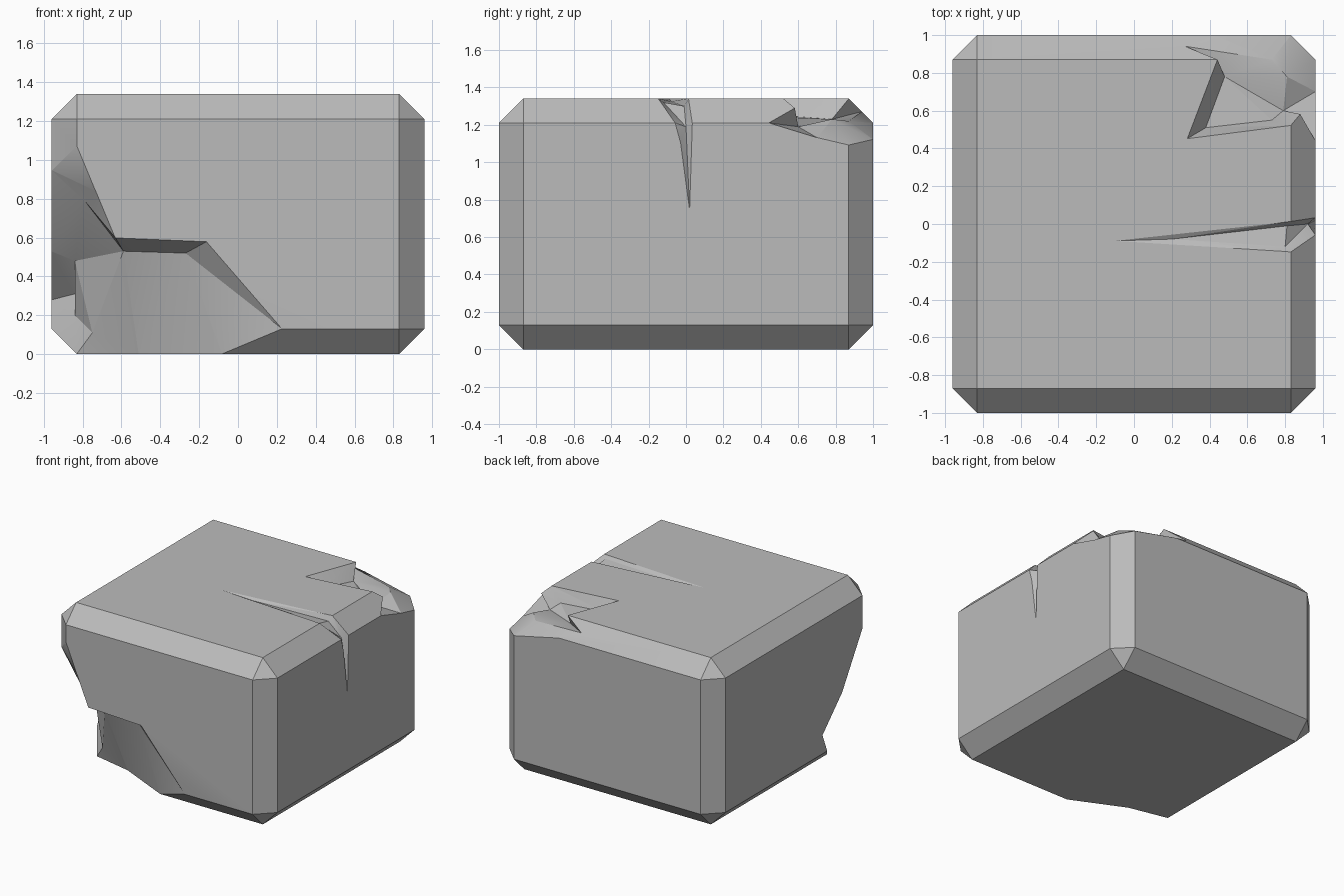
import bpy, bmesh
from mathutils import Vector

default = bpy.data.objects.get("Cube")
if default:
    bpy.data.objects.remove(default, do_unlink=True)

stone = bpy.data.materials.new("grey stone")
stone.use_nodes = True
grey = (0.5, 0.5, 0.5, 1)
stone.diffuse_color = grey
stone.node_tree.nodes["Principled BSDF"].inputs["Base Color"].default_value = grey


def make_object(name, bm):
    bmesh.ops.recalc_face_normals(bm, faces=bm.faces)
    mesh = bpy.data.meshes.new(name)
    bm.to_mesh(mesh)
    bm.free()
    mesh.materials.append(stone)
    obj = bpy.data.objects.new(name, mesh)
    bpy.context.collection.objects.link(obj)
    return obj


def break_off(block, name, apex, rim, inner, faces):
    """Cut a faceted hollow: the rim lies on the block, the apex outside it."""
    bm = bmesh.new()
    apex = Vector(apex)
    # Lift the rim a hair off the surface so the cut is clean
    points = [Vector(p) + (apex - Vector(p)).normalized() * 0.002 for p in rim]
    verts = [bm.verts.new(p) for p in points + inner]
    tip = bm.verts.new(apex)
    for face in faces:
        bm.faces.new([verts[i] for i in face])
    for i in range(len(rim)):
        bm.faces.new((verts[i], verts[(i + 1) % len(rim)], tip))
    bmesh.ops.triangulate(bm, faces=bm.faces)
    cutter = make_object(name, bm)
    cutter.hide_render = True
    cut = block.modifiers.new(name, "BOOLEAN")
    cut.operation = "DIFFERENCE"
    cut.solver = "EXACT"
    cut.object = cutter
    bpy.ops.object.modifier_apply(modifier=cut.name)
    bpy.data.objects.remove(cutter, do_unlink=True)


# Chamfered block
bm = bmesh.new()
bmesh.ops.create_cube(bm, size=1)
for v in bm.verts:
    v.co = (v.co.x * 1.92, v.co.y * 2, (v.co.z + 0.5) * 1.34)
bmesh.ops.bevel(bm, geom=bm.edges[:], offset=0.13, segments=1, affect="EDGES")
block = make_object("stone_block", bm)
bpy.context.view_layer.objects.active = block
block.select_set(True)

# Large broken corner at the lower front
break_off(
    block, "front_break", (-2.5, -2.5, -0.8),
    rim=[(-.96, -.87, .95), (-.83, -1, 1.08), (-.73, -1, .84), (-.63, -1, .6),
         (-.16, -1, .58), (.23, -1, .13), (-.08, -.87, 0), (-.51, -.67, 0),
         (-.83, -.6, 0), (-.96, -.42, .13), (-.96, -.36, .28), (-.96, -.61, .53)],
    inner=[(-.79, -.9, .79), (-.59, -.85, .53), (-.27, -.88, .52), (-.84, -.62, .48),
           (-.84, -.45, .31), (-.84, -.5, .2), (-.75, -.65, .11)],
    faces=[(0, 1, 2), (0, 2, 12), (0, 12, 15, 11), (11, 15, 16, 10), (15, 18, 17),
           (15, 17, 16), (10, 16, 17, 9), (9, 17, 18, 8), (8, 18, 7), (18, 13, 7),
           (18, 15, 13), (12, 13, 15), (2, 3, 13, 12), (3, 4, 14, 13), (13, 14, 7),
           (14, 6, 7), (14, 5, 6), (14, 4, 5)])

# Chipped upper back corner
break_off(
    block, "corner_chip", (2, 2, 2.2),
    rim=[(.83, 1, 1.12), (.42, 1, 1.21), (.27, .94, 1.27), (.44, .87, 1.34),
         (.28, .45, 1.34), (.83, .52, 1.34), (.88, .58, 1.29), (.96, .44, 1.21),
         (.96, .7, 1.13), (.96, .87, 1.09)],
    inner=[(.38, .51, 1.25), (.48, .78, 1.23), (.73, .55, 1.24), (.81, .78, 1.23),
           (.73, .87, 1.22), (.79, .6, 1.19)],
    faces=[(3, 4, 10, 11), (4, 5, 12, 10), (5, 6, 15, 12), (6, 7, 15), (7, 8, 15),
           (8, 13, 15), (8, 9, 13), (9, 0, 13), (0, 14, 13), (0, 1, 14), (1, 2, 14),
           (2, 3, 11), (2, 11, 14), (10, 12, 11), (11, 12, 15), (11, 15, 13),
           (11, 13, 14)])

# Crack running over the top edge and down the side
break_off(
    block, "side_crack", (2, -.04, 2.4),
    rim=[(-.12, -.09, 1.34), (.83, .015, 1.34), (.96, .035, 1.21), (.96, .02, .73),
         (.96, -.03, 1.1), (.96, -.06, 1.21), (.83, -.15, 1.34)],
    inner=[(.2, -.08, 1.325), (.81, -.01, 1.3), (.8, -.12, 1.32), (.92, 0, 1.19)],
    faces=[(0, 1, 8, 7), (1, 2, 10, 8), (2, 3, 10), (3, 4, 10), (4, 5, 10),
           (5, 9, 10), (5, 6, 9), (6, 0, 7, 9), (7, 8, 9), (8, 10, 9)])

# Soft facets inside the breaks, crisp chamfers outside
bpy.ops.object.shade_smooth_by_angle(angle=0.4)
